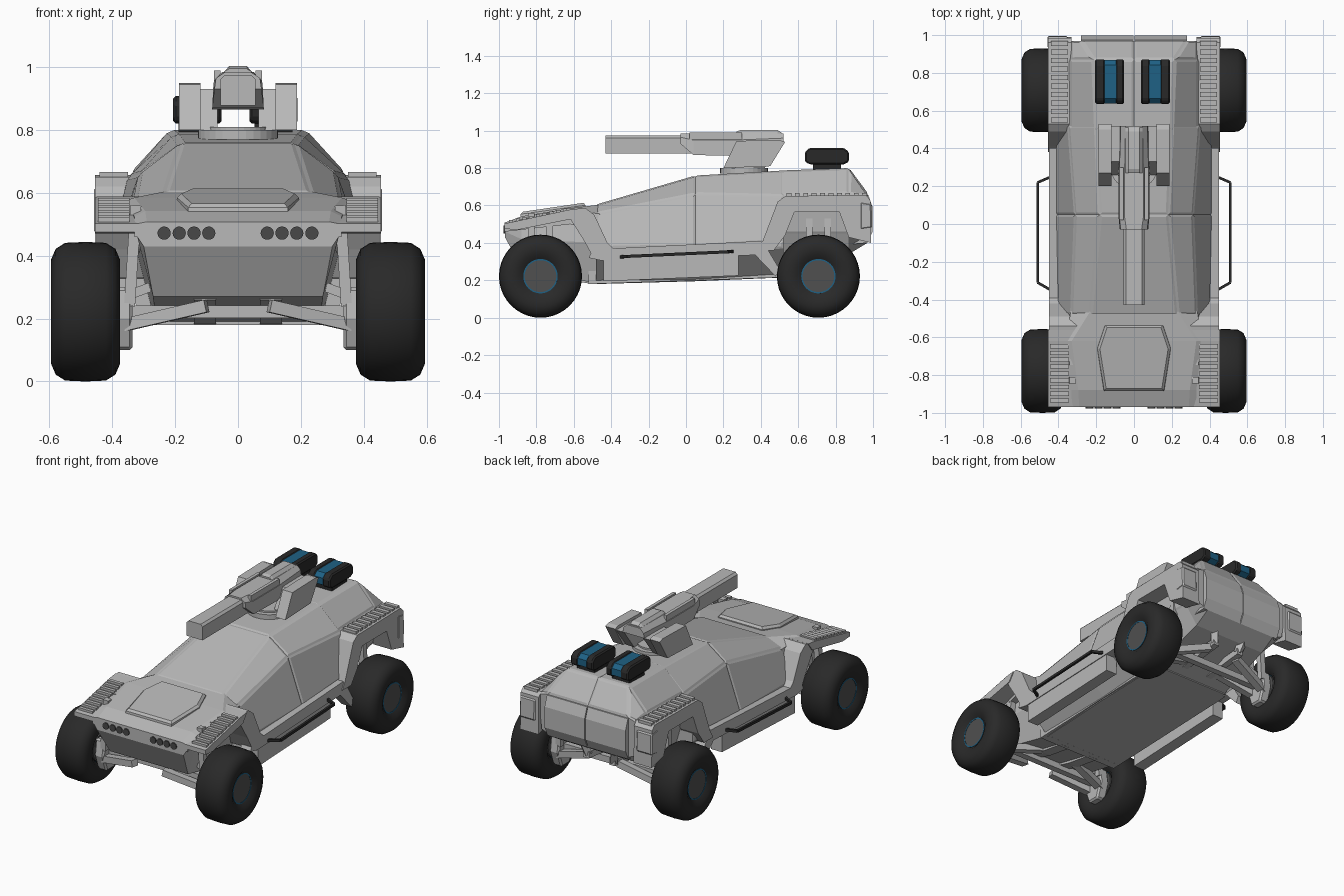
import bpy, bmesh, math
from mathutils import Vector, Matrix

old = bpy.data.objects.get("Cube")
if old:
    bpy.data.objects.remove(old, do_unlink=True)


def material(name, r, g, b):
    m = bpy.data.materials.new(name)
    m.use_nodes = True
    m.diffuse_color = (r, g, b, 1)
    m.node_tree.nodes["Principled BSDF"].inputs["Base Color"].default_value = (r, g, b, 1)
    return m


GREY = material("armour_grey", .48, .48, .48)
BLACK = material("rubber_black", .022, .022, .022)
HUB = material("hub_grey", .08, .08, .08)
BLUE = material("accent_blue", .013, .12, .235)
LAMP = material("lamp_grey", .065, .065, .065)


def finish(name, bm, mat, mirror=False, smooth=False, bevel=0):
    bmesh.ops.remove_doubles(bm, verts=bm.verts, dist=1e-5)
    bmesh.ops.recalc_face_normals(bm, faces=bm.faces)
    me = bpy.data.meshes.new(name)
    bm.to_mesh(me)
    bm.free()
    me.materials.append(mat)
    ob = bpy.data.objects.new(name, me)
    bpy.context.scene.collection.objects.link(ob)
    if bevel:
        mod = ob.modifiers.new("Bevel", "BEVEL")
        mod.width, mod.segments = bevel, 1
    if mirror:
        ob.modifiers.new("Mirror", "MIRROR")
    if smooth:
        bpy.ops.object.select_all(action="DESELECT")
        ob.select_set(True)
        bpy.context.view_layer.objects.active = ob
        bpy.ops.object.shade_smooth_by_angle(angle=math.radians(40))
    return ob


def bridge(bm, rings, closed=False):
    """Skin a list of point rings, capping the ends unless closed."""
    vs = [[bm.verts.new(p) for p in ring] for ring in rings]
    n = len(vs[0])
    for a, b in zip(vs, vs[1:] + vs[:1] if closed else vs[1:]):
        for i in range(n):
            j = (i + 1) % n
            bm.faces.new((a[i], a[j], b[j], b[i]))
    if not closed:
        bm.faces.new(vs[0])
        bm.faces.new(vs[-1])


def loft(name, sections, mat=GREY, panels=False):
    """Symmetric hull: each section is (y, half outline of (x, z) from top to bottom)."""
    bm = bmesh.new()
    rings = []
    for y, half in sections:
        ring = [(x, y, z) for x, z in half]
        ring += [(-x, y, z) for x, z in reversed(half) if x > 0]
        rings.append(ring)
    bridge(bm, rings)
    bmesh.ops.recalc_face_normals(bm, faces=bm.faces)
    if panels:
        big = [f for f in bm.faces if f.calc_area() > .012 and abs(f.normal.y) < .93 and f.normal.z > -.2]
        bmesh.ops.inset_individual(bm, faces=big, thickness=.012, depth=.005, use_even_offset=True)
    return finish(name, bm, mat)


def prism(name, profile, x0, x1, mat=GREY, mirror=True, bevel=0):
    """Side profile of (y, z) points extruded across x."""
    bm = bmesh.new()
    bridge(bm, [[(x, y, z) for y, z in profile] for x in (x0, x1)])
    return finish(name, bm, mat, mirror, False, bevel)


def beams(name, spans, w, h, mat=GREY, mirror=True):
    """Rectangular bars between pairs of points."""
    bm = bmesh.new()
    for a, b in spans:
        a, b = Vector(a), Vector(b)
        d = b - a
        m = (Matrix.Translation((a + b) / 2) @ d.to_track_quat("X", "Z").to_matrix().to_4x4()
             @ Matrix.Diagonal((d.length, w, h, 1)))
        bmesh.ops.create_cube(bm, size=1, matrix=m)
    return finish(name, bm, mat, mirror)


def lathe(name, profile, centre, mat, n=40):
    """Closed (x, radius) profile turned about a crosswise axle."""
    bm = bmesh.new()
    cx, cy, cz = centre
    turns = [2 * math.pi * k / n for k in range(n)]
    bridge(bm, [[(cx + x, cy + r * math.cos(t), cz + r * math.sin(t)) for x, r in profile]
                for t in turns], closed=True)
    return finish(name, bm, mat, True, True)


def discs(name, centres, radius, depth, axis, mat=GREY, mirror=False, n=20):
    bm = bmesh.new()
    for c in centres:
        rot = Matrix.Rotation(math.pi / 2, 4, axis) if axis != "Z" else Matrix()
        bmesh.ops.create_cone(bm, cap_ends=True, segments=n, radius1=radius, radius2=radius,
                              depth=depth, matrix=Matrix.Translation(c) @ rot)
    return finish(name, bm, mat, mirror)


# Cabin with raised windscreen, window and door panels
loft("cabin", [
    (-.48, [(.23, .60), (.33, .555), (.40, .37), (.40, .32), (.26, .18)]),
    (.05, [(.18, .755), (.31, .66), (.41, .38), (.41, .34), (.27, .195)]),
    (.52, [(.20, .782), (.345, .65), (.41, .41), (.41, .37), (.26, .215)])], panels=True)

# Rear deck and tail
loft("rear_deck", [
    (.50, [(0, .782), (.20, .782), (.335, .655), (.35, .62), (.33, .45), (.26, .215)]),
    (.87, [(0, .795), (.215, .795), (.335, .665), (.35, .62), (.33, .45), (.25, .34)]),
    (.97, [(0, .66), (.28, .66), (.33, .645), (.34, .61), (.32, .43), (.25, .40)])], panels=True)
prism("rear_bumper", [(.95, .66), (.975, .655), (.998, .59), (.998, .46), (.97, .40), (.84, .39), (.84, .55)],
      0.003, .28)

# Bonnet, raised bonnet plate and nose
loft("bonnet", [
    (-.97, [(.29, .508), (.33, .50), (.33, .46)]),
    (-.88, [(.295, .542), (.33, .525), (.33, .47)]),
    (-.62, [(.33, .585), (.36, .575), (.36, .50)]),
    (-.46, [(.23, .605), (.335, .555), (.36, .47)])])
bm = bmesh.new()
outline = [(.155, -.88), (.19, -.66), (.15, -.54)]
outline += [(-x, y) for x, y in reversed(outline)]
bridge(bm, [[(x * s, -.7 + (y + .7) * s, .571 + (y + .72) * .14 + dz) for x, y in outline]
            for s, dz in ((1.04, -.03), (1.02, .005), (.95, .018))])
finish("bonnet_plate", bm, GREY)
loft("nose", [
    (-.968, [(.32, .50), (.32, .46), (.30, .43)]),
    (-.88, [(.30, .53), (.31, .42), (.27, .27)]),
    (-.47, [(.28, .58), (.32, .40), (.26, .18)])])
discs("headlamps", [(x, -.969, .472) for x in (.093, .14, .187, .235)], .021, .014, "X", LAMP, True)

# Front wings, arch braces and louvres
prism("front_wing", [(-.97, .503), (-.62, .578), (-.56, .585), (-.60, .53), (-.90, .47), (-.97, .475)],
      .30, .455)
prism("front_arch_brace", [(-.64, .57), (-.54, .588), (-.49, .55), (-.42, .40), (-.38, .36),
                           (-.40, .32), (-.50, .33), (-.55, .42), (-.62, .53)], .30, .45)
beams("front_louvres", [((.345, y, z), (.445, y, z)) for y, z in
                        [(-.935 + .036 * i, .515 + .0077 * i) for i in range(9)]], .022, .014)

# Rear wings and louvres
prism("rear_wing", [(.49, .62), (.53, .65), (.96, .657), (.985, .63), (.99, .40), (.87, .43), (.82, .565),
                    (.58, .565), (.53, .44), (.47, .36), (.38, .36), (.41, .41)], .33, .455)
beams("rear_louvres", [((.35, .55 + .045 * i, .656), (.44, .55 + .045 * i, .656)) for i in range(10)], .026, .02)
prism("rear_corner", [(.93, .62), (.992, .61), (.996, .48), (.93, .47)], .35, .458, bevel=.008)

# Sills, underside and side steps
prism("sill_rail", [(-.50, .365), (.40, .41), (.44, .36), (.50, .26), (.48, .22), (.37, .335), (-.45, .305),
                    (-.52, .32)], .38, .45)
prism("sill_box", [(-.44, .195), (-.44, .31), (.28, .345), (.28, .225)], .37, .445)
prism("floor_pan", [(-.52, .18), (-.52, .25), (.50, .28), (.50, .215)], 0, .28)
rail = [(.44, -.35, .325), (.51, -.31, .328), (.51, .22, .352), (.44, .25, .355)]
beams("side_step", list(zip(rail, rail[1:])), .014, .016, BLACK)

# Wheels
tyre = [(-.08, .09), (-.105, .12), (-.11, .165), (-.095, .20), (-.065, .219), (0, .222),
        (.065, .219), (.095, .20), (.11, .165), (.105, .12), (.085, .09)]
for end, y in (("front", -.778), ("rear", .708)):
    c = (.485, y, .222)
    lathe(end + "_tyre", tyre, c, BLACK)
    lathe(end + "_wheel_ring", [(-.07, .085), (-.07, .093), (.089, .092), (.089, .085)], c, BLUE)
    discs(end + "_hub", [c], .0865, .174, "Y", HUB, True, 32)
    # Suspension uprights, arms and dampers
    prism(end + "_upright", [(y - .06, .30), (y + .06, .30), (y + .075, .2), (y + .04, .10), (y - .04, .10),
                             (y - .075, .2)], .335, .40, bevel=.01)
    inner = .24 if end == "front" else .27
    beams(end + "_lower_arms", [((.10, y + d, inner), (.36, y + d * .4, .18)) for d in (-.10, .10)], .045, .04)
    beams(end + "_upper_arm", [((.20, y, .33), (.36, y, .27))], .05, .03)
    beams(end + "_dampers", [((.345, y + d, .24), (.325, y + d, .56)) for d in (-.05, .05)], .035, .035)
    beams(end + "_axle", [((-.38, y, .222), (.38, y, .222))], .04, .04, mirror=False)
prism("front_skid", [(-.86, .26), (-.80, .28), (-.50, .25), (-.50, .18), (-.68, .21)], .07, .14)
beams("rear_subframe", [((.09, .48, .25), (.09, .86, .29)), ((.09, .84, .29), (.12, .88, .42))], .04, .04)

# Roof turret
discs("turret_ring", [(0, .31, .785)], .128, .03, "Z", n=32)
discs("turret_collar", [(0, .31, .80)], .10, .02, "Z", n=32)
prism("turret_cheek", [(.20, .80), (.45, .81), (.53, .94), (.50, .95), (.27, .945)], .12, .188)
prism("turret_inner_bracket", [(.26, .80), (.42, .80), (.52, .93), (.33, .93)], .065, .125)
loft("gun_breech", [
    (-.03, [(.04, .985), (.07, .965), (.075, .93)]),
    (.04, [(.05, .985), (.078, .95), (.082, .87)]),
    (.27, [(.05, .985), (.078, .95), (.082, .865)]),
    (.52, [(.045, .985), (.07, .96), (.075, .93)])])
loft("breech_cap", [(y, [(.028, top), (.045, .985), (.045, .97)])
                    for y, top in ((.27, .995), (.29, 1.003), (.49, 1.003), (.51, .99))])
loft("gun_barrel", [(y, [(.042, .975), (.055, .962), (.055, .878)]) for y in (-.43, .05)])
beams("barrel_guides", [((.066, .02, .97), (.066, .30, .97))], .02, .04)

# Stowage packs: black shells either side of a sunken blue strap
pack = [(.66, .82), (.635, .835), (.635, .885), (.66, .908), (.845, .908), (.872, .885), (.872, .835), (.845, .82)]
strap = [(y + (-.004 if y > .75 else .004), z + (-.004 if z > .86 else .004)) for y, z in pack]
for side, edges in (("right", (-.206, -.153, -.097, -.053)), ("left", (.037, .084, .138, .19))):
    a, b, c, d = edges
    prism(side + "_pack_inner", pack, a, b, BLACK, False, .008)
    prism(side + "_pack_outer", pack, c, d, BLACK, False, .008)
    prism(side + "_pack_strap", strap, b - .01, c + .01, BLUE, False)
    prism(side + "_pack_foot", [(.68, .785), (.68, .825), (.83, .825), (.83, .785)], a + .016, d - .016, BLACK, False)
